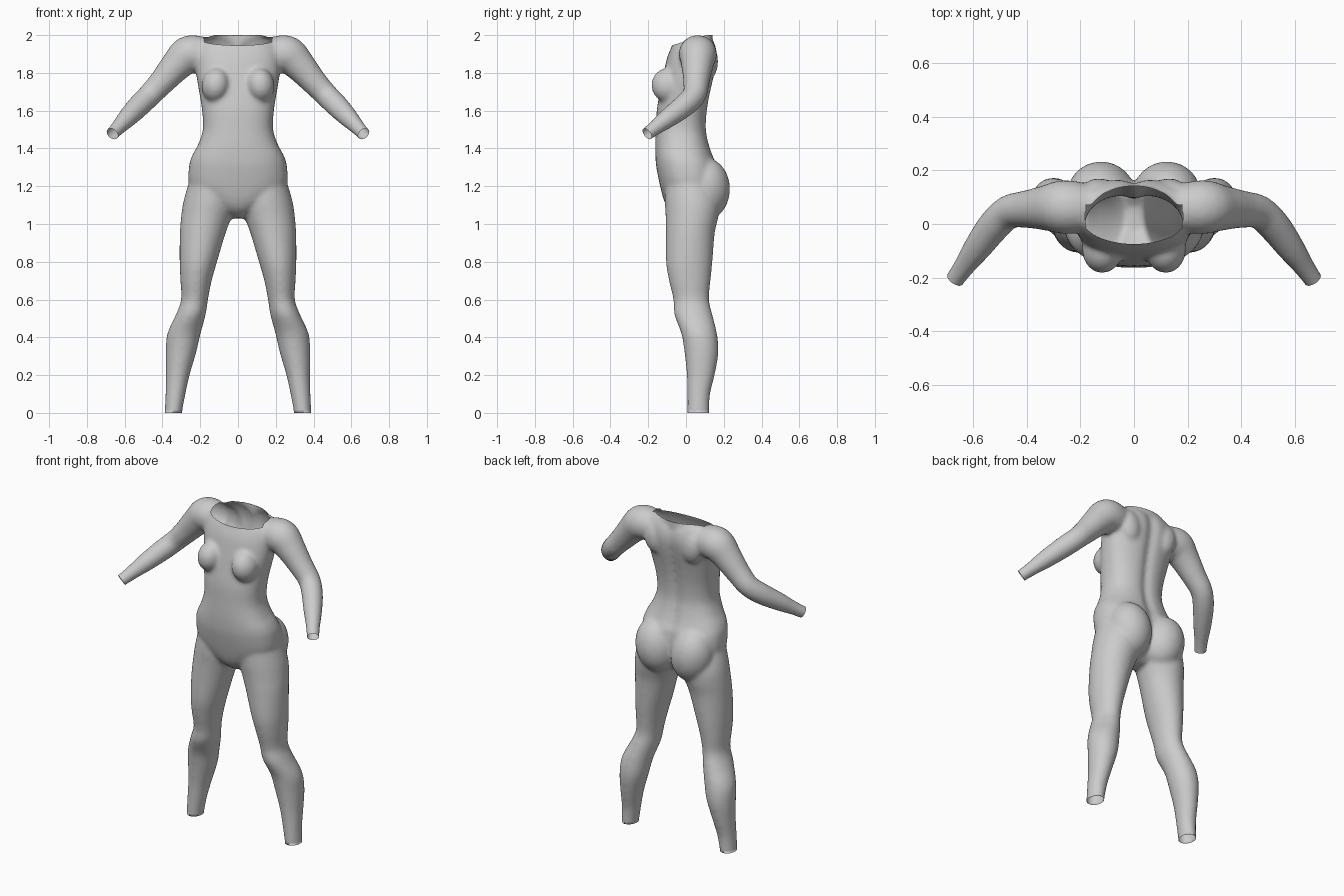
import bpy, bmesh, math
from mathutils import Vector, Matrix

if "Cube" in bpy.data.objects:
    bpy.data.objects.remove(bpy.data.objects["Cube"])

bm = bmesh.new()
SEG = 40


def spline(rows, steps=4):
    """Catmull-Rom interpolation of tuples."""
    out = []
    for i in range(len(rows) - 1):
        p = [rows[max(0, min(len(rows) - 1, i + k))] for k in (-1, 0, 1, 2)]
        for j in range(steps):
            t = j / steps
            out.append(tuple(0.5 * (2 * b + (c - a) * t + (2 * a - 5 * b + 4 * c - d) * t * t
                                    + (3 * b - a - 3 * c + d) * t ** 3) for a, b, c, d in zip(*p)))
    return out + [rows[-1]]


def skin(rings):
    """Closed tube through rings of points."""
    vs = [[bm.verts.new(p) for p in r] for r in rings]
    for a, b in zip(vs, vs[1:]):
        for i in range(SEG):
            j = (i + 1) % SEG
            bm.faces.new((a[i], a[j], b[j], b[i]))
    bm.faces.new(vs[0][::-1])
    bm.faces.new(vs[-1])


def column(rows, s=1, n=2.0, groove=0.0):
    """Horizontal sections: z, centre x, half width, front y, back y."""
    rings = []
    for z, cx, hw, yf, yb in spline(rows):
        ring = []
        for i in range(SEG):
            a = 2 * math.pi * i / SEG
            c, d = math.cos(a), math.sin(a)
            x = math.copysign(abs(c) ** (2 / n), c) * hw
            y = (yf + yb) / 2 + math.copysign(abs(d) ** (2 / n), d) * (yb - yf) / 2
            if d > 0:
                y -= groove * math.exp(-(x / 0.03) ** 2)
            ring.append((s * (cx + x), y, z))
        rings.append(ring)
    skin(rings)


def limb(rows, s):
    """Round sections along a path: x, y, z, radius."""
    pts = spline(rows)
    rings = []
    for i, p in enumerate(pts):
        t = Vector(pts[min(i + 1, len(pts) - 1)][:3]) - Vector(pts[max(i - 1, 0)][:3])
        u = t.cross(Vector((0, 1, 0))).normalized()
        v = t.cross(u).normalized()
        ring = []
        for k in range(SEG):
            a = 2 * math.pi * k / SEG
            q = Vector(p[:3]) + p[3] * (math.cos(a) * u + math.sin(a) * v)
            ring.append((s * q.x, q.y, q.z))
        rings.append(ring)
    skin(rings)


def blob(c, r, rot=0):
    m = Matrix.Translation(c) @ Matrix.Rotation(rot, 4, 'Y') @ Matrix.Diagonal((*r, 1))
    bmesh.ops.create_uvsphere(bm, u_segments=32, v_segments=20, radius=1, matrix=m)


# torso
column([(1.03, 0, .035, -.03, .08), (1.07, 0, .09, -.085, .13), (1.12, 0, .17, -.115, .16),
        (1.2, 0, .255, -.137, .175), (1.3, 0, .26, -.157, .17), (1.36, 0, .244, -.162, .145),
        (1.42, 0, .212, -.163, .125), (1.5, 0, .186, -.16, .11), (1.6, 0, .19, -.155, .115),
        (1.7, 0, .206, -.138, .132), (1.8, 0, .222, -.118, .155), (1.88, 0, .225, -.1, .168),
        (1.94, 0, .215, -.075, .16), (1.985, 0, .19, -.045, .14)], n=2.4, groove=.018)
# neck stub, trimmed open below
column([(1.86, 0, .14, -.06, .12), (1.93, 0, .152, -.072, .14), (2.0, 0, .153, -.072, .142),
        (2.1, 0, .153, -.072, .142)], n=2.1)

for s in (1, -1):
    # leg
    column([(1.22, .135, .125, -.11, .15), (1.12, .148, .141, -.112, .18), (1.04, .167, .134, -.108, .172),
            (.95, .187, .121, -.107, .152), (.8, .21, .099, -.106, .14), (.7, .222, .083, -.09, .13),
            (.6, .23, .071, -.067, .122), (.52, .25, .079, -.062, .14), (.42, .286, .088, -.025, .164),
            (.32, .302, .081, -.008, .172), (.2, .319, .063, .004, .152), (.1, .331, .053, .007, .128),
            (0, .342, .046, .007, .122), (-.06, .346, .046, .007, .122)], s)
    # arm
    limb([(.13, .055, 1.9, .08), (.2, .06, 1.9, .095), (.265, .063, 1.895, .1), (.325, .06, 1.84, .085),
          (.4, .055, 1.755, .07), (.465, .045, 1.685, .063), (.52, -.005, 1.63, .061),
          (.58, -.085, 1.568, .053), (.63, -.155, 1.515, .041), (.665, -.205, 1.478, .036),
          (.7, -.255, 1.441, .036)], s)
    # breast, buttock, shoulder blade
    blob((s * .118, -.095, 1.735), (.075, .088, .092), s * -.15)
    blob((s * .122, .105, 1.185), (.128, .128, .165), s * .15)
    blob((s * .13, .115, 1.86), (.07, .055, .1), s * .2)

bmesh.ops.recalc_face_normals(bm, faces=bm.faces)
me = bpy.data.meshes.new("body")
bm.to_mesh(me)
bm.free()
body = bpy.data.objects.new("body", me)
bpy.context.collection.objects.link(body)
bpy.context.view_layer.objects.active = body
body.select_set(True)

# fuse all parts into one smooth skin
m = body.modifiers.new("fuse", 'REMESH')
m.mode = 'VOXEL'
m.voxel_size = 0.011
m = body.modifiers.new("soften", 'SMOOTH')
m.factor = 0.5
m.iterations = 10
for name in ("fuse", "soften"):
    bpy.ops.object.modifier_apply(modifier=name)

bm = bmesh.new()
bm.from_mesh(me)


def trim(co, no, inside):
    """Cut an opening: remove what lies beyond the plane in a region."""
    co, no = Vector(co), Vector(no)
    fs = [f for f in bm.faces if inside(f.calc_center_median())]
    geom = list({e for f in fs for e in f.edges}) + list({v for f in fs for v in f.verts}) + fs
    bmesh.ops.bisect_plane(bm, geom=geom, plane_co=co, plane_no=no)
    dead = [f for f in bm.faces if inside(f.calc_center_median())
            and (f.calc_center_median() - co).dot(no) > 0]
    bmesh.ops.delete(bm, geom=dead, context='FACES')


# ankle, neck and wrist openings
trim((0, 0, 0.005), (0, 0, -1), lambda p: p.z < .1)
trim((0, -.07, 1.947), (0, -.3, 1), lambda p: abs(p.x) < .18 and p.z > 1.9)
for s in (1, -1):
    trim((s * .667, -.205, 1.478), (s * .49, -.7, -.52), lambda p: p.x * s > .58)
for v in bm.verts:
    v.co.z = min(v.co.z, 2.0)
    if v.co.z < .006:
        v.co.z = 0
bm.to_mesh(me)
bm.free()
bpy.ops.object.shade_smooth()
